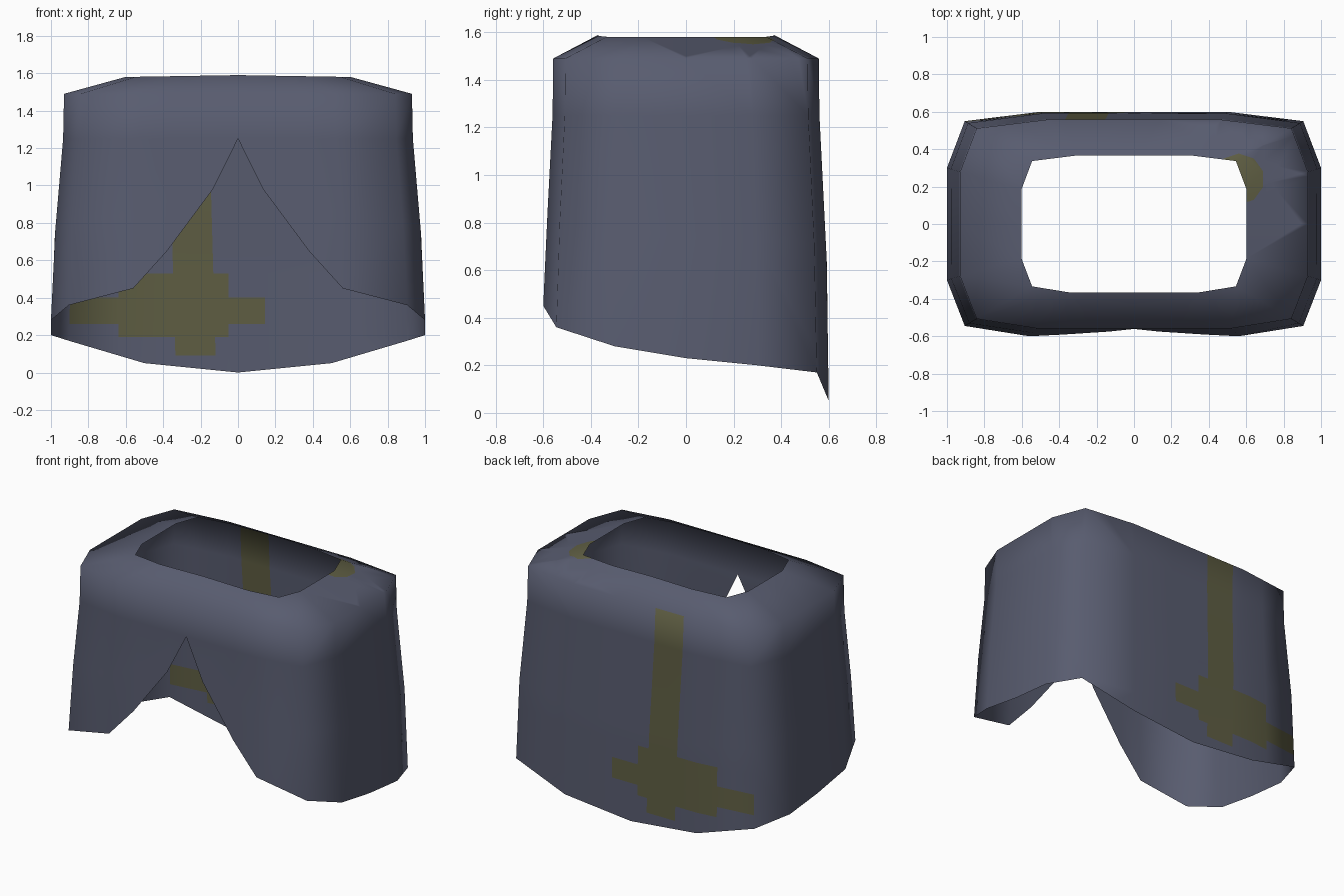
import bpy, bmesh, math
from mathutils import Vector

if "Cube" in bpy.data.objects:
    bpy.data.objects.remove(bpy.data.objects["Cube"])


def material(name, rgb):
    m = bpy.data.materials.new(name)
    m.diffuse_color = (*rgb, 1)
    m.use_nodes = True
    m.node_tree.nodes["Principled BSDF"].inputs["Base Color"].default_value = m.diffuse_color
    return m


# Half outline of the cloth, front middle to back middle: x, y, hem height
HALF = [(0.0, -0.60, 1.25), (0.14, -0.60, 0.98), (0.385, -0.60, 0.65),
        (0.56, -0.60, 0.45), (0.905, -0.545, 0.36), (1.0, -0.30, 0.28),
        (1.0, 0.0, 0.23), (1.0, 0.30, 0.20), (0.905, 0.55, 0.17),
        (0.50, 0.60, 0.05), (0.0, 0.60, 0.0)]
OUTLINE = HALF + [(-x, y, z) for x, y, z in HALF[-2:0:-1]]


def taper(z):
    """Horizontal scale of the wall at a height."""
    if z < 0.45:
        return 1.0
    if z < 0.8:
        return 1.0 - 0.026 * (z - 0.45) / 0.35
    return 0.974 - 0.039 * min((z - 0.8) / 0.45, 1)


# Cloth sheet: wall rows from the hem up, then the shoulder and neck rings
bm = bmesh.new()
columns = []
for x, y, hem in OUTLINE:
    col = []
    for t in (0, 0.5, 1):
        z = hem + (1.25 - hem) * t
        col.append(bm.verts.new((x * taper(z), y * taper(z), z)))
    col.append(bm.verts.new((x * 0.93, y * 0.93, 1.49)))
    col.append(bm.verts.new((x * 0.602, y * 0.612, 1.59 - 0.01 * abs(x))))
    columns.append(col)
for i, a in enumerate(columns):
    b = columns[(i + 1) % len(columns)]
    for k in range(4):
        bm.faces.new((a[k], b[k], b[k + 1], a[k + 1]))
# Close the slit at its peak
bmesh.ops.remove_doubles(bm, verts=bm.verts, dist=0.0005)


def cut(region, co, no):
    faces = [f for f in bm.faces if region(f.calc_center_median())]
    edges = {e for f in faces for e in f.edges}
    verts = {v for f in faces for v in f.verts}
    bmesh.ops.bisect_plane(bm, geom=faces + list(edges) + list(verts),
                           dist=1e-5, plane_co=co, plane_no=no)


# Cut lines of the back emblem
LEAN = 0.028


def back_wall(c):
    return c.y > 0.5 and c.z < 1.4


for x in (-0.91, -0.64, -0.05, 0.145):
    cut(back_wall, (x, 0, 0), (1, 0, 0))
for x in (-0.335, -0.12):
    cut(back_wall, (x, 0, 0.1), (1, 0, LEAN))
for z in (0.09, 0.19, 0.26, 0.40, 0.53):
    cut(back_wall, (0, 0, z), (0, 0, 1))

# Cut lines of the round shoulder spot
SPOT, R = Vector((0.56, 0.24, 0)), 0.13


def shoulder(c):
    return c.z > 1.5 and c.x > 0.4 and c.y > 0


for i in range(10):
    a = math.tau * i / 10
    d = Vector((math.cos(a), math.sin(a), 0))
    cut(shoulder, SPOT + d * R, d)


def is_marked(c):
    if c.z > 1.5:
        return c.x > 0.4 and (c.xy - SPOT.xy).length < R
    if c.y < 0.5 or c.z < 0.09:
        return False
    s = c.x + LEAN * (c.z - 0.1)
    blade = -0.335 < s < -0.12
    arms = 0.26 < c.z < 0.40 and -0.91 < c.x < 0.145
    block = 0.19 < c.z < 0.53 and -0.64 < c.x < -0.05
    return blade or arms or block


# Colour by region, smooth cloth
bmesh.ops.recalc_face_normals(bm, faces=bm.faces)
for f in bm.faces:
    f.smooth = True
    f.material_index = int(is_marked(f.calc_center_median()))

mesh = bpy.data.meshes.new("cloth_tunic")
bm.to_mesh(mesh)
bm.free()
mesh.materials.append(material("slate_blue_cloth", (0.098, 0.107, 0.160)))
mesh.materials.append(material("olive_emblem", (0.114, 0.112, 0.056)))
tunic = bpy.data.objects.new("cloth_tunic", mesh)
bpy.context.collection.objects.link(tunic)
